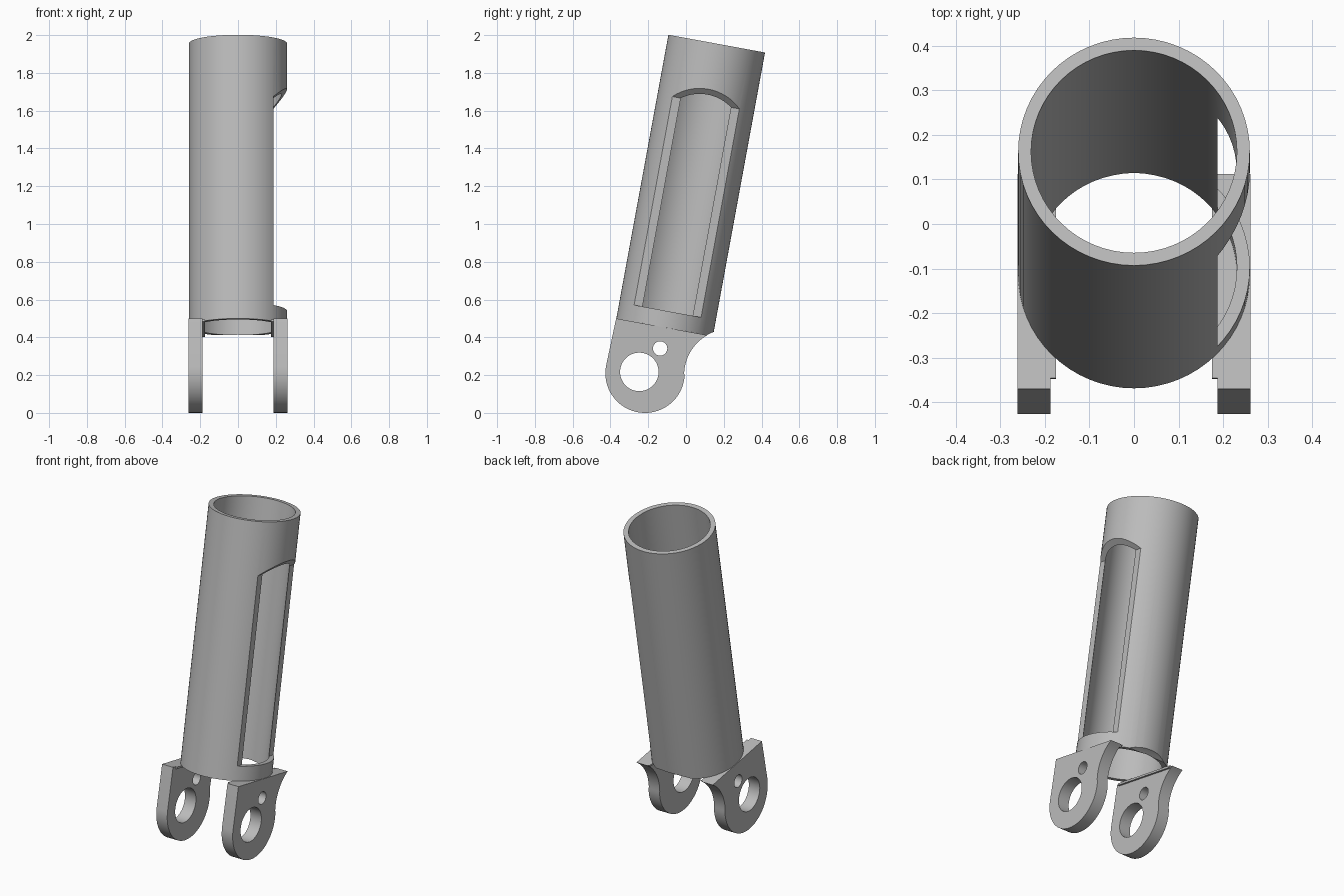
import bpy, bmesh
from math import radians, sin, cos, pi
from mathutils import Matrix, Vector

if "Cube" in bpy.data.objects:
    bpy.data.objects.remove(bpy.data.objects["Cube"])

TILT = radians(10.4)
SPIN = Matrix.Rotation(-TILT, 4, 'X')
AXIS_P = -0.193          # tube axis offset in the tilted frame
BOTTOM, TOP = 0.425, 1.952
R_OUT, R_IN = 0.26, 0.231

grey = bpy.data.materials.new("plain grey")
grey.use_nodes = True
grey.diffuse_color = (0.5, 0.5, 0.5, 1)
grey.node_tree.nodes["Principled BSDF"].inputs["Base Color"].default_value = (0.5, 0.5, 0.5, 1)


def prism(name, outline, offset, matrix=Matrix()):
    """Extrude a closed outline of 3D points by an offset vector."""
    bm = bmesh.new()
    face = bm.faces.new([bm.verts.new(p) for p in outline])
    new = bmesh.ops.extrude_face_region(bm, geom=[face])["geom"]
    bmesh.ops.translate(bm, vec=Vector(offset),
                        verts=[g for g in new if isinstance(g, bmesh.types.BMVert)])
    bmesh.ops.recalc_face_normals(bm, faces=bm.faces)
    bm.transform(matrix)
    mesh = bpy.data.meshes.new(name)
    bm.to_mesh(mesh)
    bm.free()
    mesh.materials.append(grey)
    obj = bpy.data.objects.new(name, mesh)
    bpy.context.collection.objects.link(obj)
    return obj


def arc(cy, cz, r, a0, a1, n, x=0.0):
    """Points on an arc in the side plane."""
    angles = [radians(a0 + (a1 - a0) * i / n) for i in range(n + 1)]
    return [(x, cy + r * cos(a), cz + r * sin(a)) for a in angles]


def ring(r, z, n=64):
    return [(r * cos(2 * pi * i / n), AXIS_P + r * sin(2 * pi * i / n), z) for i in range(n)]


def cross_bar(name, cy, cz, r, n):
    return prism(name, arc(cy, cz, r, 0, 360, n, -0.5)[:-1], (1, 0, 0))


def tilted(x, p, s):
    return SPIN @ Vector((x, p, s))


def cut(obj, cutters):
    for c in cutters:
        mod = obj.modifiers.new("cut", 'BOOLEAN')
        mod.operation, mod.solver, mod.object = 'DIFFERENCE', 'EXACT', c
    bpy.context.view_layer.update()
    mesh = bpy.data.meshes.new_from_object(
        obj.evaluated_get(bpy.context.evaluated_depsgraph_get()))
    obj.modifiers.clear()
    obj.data = mesh


def smooth(obj):
    bpy.ops.object.select_all(action='DESELECT')
    obj.select_set(True)
    bpy.context.view_layer.objects.active = obj
    bpy.ops.object.shade_smooth_by_angle(angle=radians(25))


# Cutters: bore, side window with sloped top, rear relief, pin holes
bore = prism("bore_cutter", ring(R_IN, BOTTOM - 0.1), (0, 0, 2), SPIN)
window = prism("window_cutter",
               [(x, AXIS_P - 0.4, s) for x, s in
                ((0.187, 0.512), (0.4, 0.512), (0.4, 1.847), (0.187, 1.634))],
               (0, 0.8, 0), SPIN)
relief = cross_bar("relief_cutter", 0.234, 0.2, 0.245, 96)
big_hole = cross_bar("pin_hole_cutter", -0.247, 0.217, 0.102, 48)
small_hole = cross_bar("small_hole_cutter", -0.137, 0.341, 0.038, 32)

# Tilted tube
tube = prism("tube", ring(R_OUT, BOTTOM), (0, 0, TOP - BOTTOM), SPIN)
cut(tube, [bore, window, relief])
smooth(tube)

# Fork lugs with a thin inner pad along the top edge
outline = (arc(-0.217, 0.21, 0.21, 170, 360, 40)
           + arc(0.234, 0.2, 0.244, 179, 120, 16)
           + [tuple(tilted(0, -0.454, BOTTOM))])
for side, sign in (("left", 1), ("right", -1)):
    lug = prism(side + "_lug", [(sign * 0.187, y, z) for _, y, z in outline],
                (sign * 0.075, 0, 0))
    cut(lug, [big_hole, small_hole])
    smooth(lug)
    prism(side + "_lug_pad",
          [tilted(sign * 0.175, p, s) for p, s in
           ((-0.43, BOTTOM), (0.03, BOTTOM), (0.02, BOTTOM - 0.012), (-0.43, BOTTOM - 0.012))],
          (sign * 0.013, 0, 0))

for c in (bore, window, relief, big_hole, small_hole):
    bpy.data.objects.remove(c)
